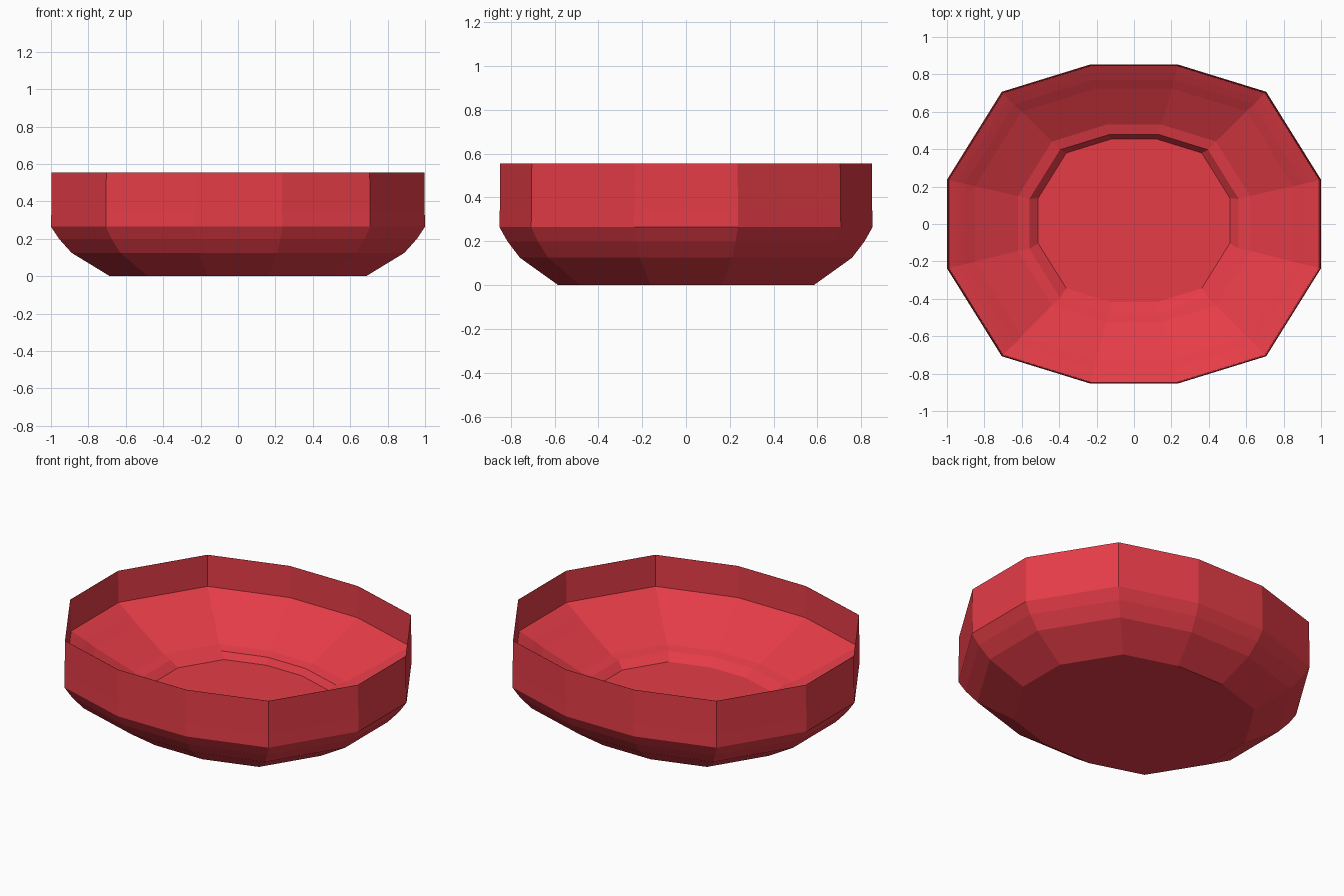
import bpy, bmesh

if "Cube" in bpy.data.objects:
    bpy.data.objects.remove(bpy.data.objects["Cube"])

# Twelve-sided oval outline, mirrored from one quadrant
quad = [(1.0, 0.237), (0.707, 0.707), (0.237, 0.852)]
outline = quad + [(-x, y) for x, y in reversed(quad)]
outline += [(-x, -y) for x, y in outline]

# Profile from the underside, over the rim, to the inner floor: (scale, z, y shift)
profile = [
    (0.685, 0.0, 0), (0.89, 0.125, 0), (0.957, 0.2, 0), (1.0, 0.265, 0),   # outer bowl
    (0.998, 0.345, 0), (0.996, 0.555, 0), (0.9945, 0.555, 0),              # wall and rim
    (0.990, 0.36, 0), (0.95, 0.34, 0), (0.905, 0.316, 0), (0.85, 0.283, 0),  # inner slope
    (0.62, 0.168, 0.003), (0.56, 0.154, 0.001), (0.512, 0.115, 0.018),     # step to floor
]

bm = bmesh.new()
rings = [[bm.verts.new((x * s, y * s + dy, z)) for x, y in outline]
         for s, z, dy in profile]
n = len(outline)
for a, b in zip(rings, rings[1:]):
    for i in range(n):
        j = (i + 1) % n
        bm.faces.new((a[i], a[j], b[j], b[i]))
bm.faces.new(rings[0][::-1])   # underside
bm.faces.new(rings[-1])        # inner floor
bmesh.ops.recalc_face_normals(bm, faces=bm.faces)

mesh = bpy.data.meshes.new("bowl")
bm.to_mesh(mesh)
bm.free()
bowl = bpy.data.objects.new("bowl", mesh)
bpy.context.collection.objects.link(bowl)

# Red finish
red = bpy.data.materials.new("red")
red.diffuse_color = (0.78, 0.045, 0.063, 1)
red.use_nodes = True
red.node_tree.nodes["Principled BSDF"].inputs["Base Color"].default_value = red.diffuse_color
mesh.materials.append(red)
